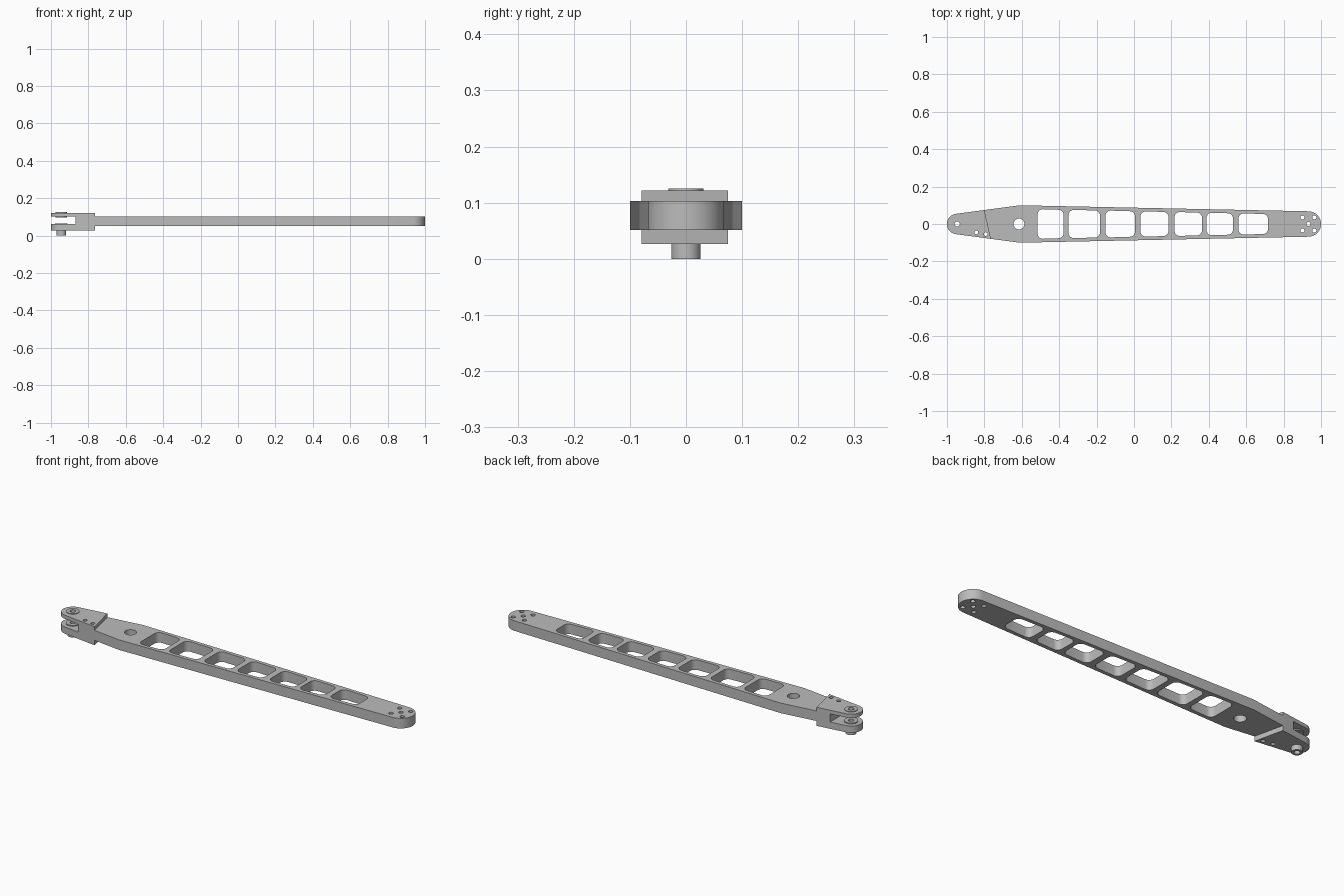
import bpy, bmesh
from math import cos, sin, radians, pi

cube = bpy.data.objects.get("Cube")
if cube:
    bpy.data.objects.remove(cube, do_unlink=True)

metal = bpy.data.materials.new("grey_metal")
GREY = (0.5, 0.5, 0.5, 1)
metal.diffuse_color = GREY
metal.use_nodes = True
for node in metal.node_tree.nodes:
    if node.type == 'BSDF_PRINCIPLED':
        node.inputs["Base Color"].default_value = GREY


def arc(x, y, r, a0, a1, n):
    """Points on an arc, angles in degrees, both ends included."""
    steps = [radians(a0 + (a1 - a0) * i / n) for i in range(n + 1)]
    return [(x + r * cos(a), y + r * sin(a)) for a in steps]


def circle(x, y, r, n=24):
    return arc(x, y, r, 0, 360, n)[:-1]


def plate(name, outline, holes, z0, z1):
    """Flat outline with holes, extruded from z0 to z1."""
    curve = bpy.data.curves.new(name, 'CURVE')
    curve.dimensions = '2D'
    curve.fill_mode = 'BOTH'
    curve.extrude = (z1 - z0) / 2
    for loop in [outline] + holes:
        spline = curve.splines.new('POLY')
        spline.points.add(len(loop) - 1)
        for point, (x, y) in zip(spline.points, loop):
            point.co = (x, y, 0, 1)
        spline.use_cyclic_u = True
    obj = bpy.data.objects.new(name, curve)
    bpy.context.collection.objects.link(obj)
    bpy.ops.object.select_all(action='DESELECT')
    obj.select_set(True)
    bpy.context.view_layer.objects.active = obj
    bpy.ops.object.convert(target='MESH')
    obj = bpy.context.view_layer.objects.active

    # Weld caps to walls and lift to height
    bm = bmesh.new()
    bm.from_mesh(obj.data)
    bmesh.ops.remove_doubles(bm, verts=bm.verts, dist=0.0001)
    bmesh.ops.recalc_face_normals(bm, faces=bm.faces)
    bmesh.ops.translate(bm, verts=bm.verts, vec=(0, 0, (z0 + z1) / 2))
    bm.to_mesh(obj.data)
    bm.free()
    obj.data.materials.clear()
    obj.data.materials.append(metal)
    bpy.ops.object.shade_smooth_by_angle(angle=radians(30))
    return obj


WIDE_X, WIDE_Y = -0.61, 0.10          # widest point of the arm
PIVOT_X, PIVOT_R = -0.945, 0.055      # rounded fork end
TIP_X, TIP_R = 0.932, 0.068           # rounded far end
SLOT_X = -0.87                        # back of the fork slot
ARM_Z0, ARM_Z1 = 0.051, 0.103
FORK_Z0, FORK_Z1 = 0.026, 0.122


def half_width(x):
    """Half width of the tapered arm."""
    if x > WIDE_X:
        return WIDE_Y - 0.0208 * (x - WIDE_X)
    return WIDE_Y + 0.133 * (x - WIDE_X)


def window(x0, x1, r=0.027):
    """Rounded opening that follows the taper of the arm."""
    h0, h1 = half_width(x0) - 0.019, half_width(x1) - 0.019
    return (arc(x0 + r, -h0 + r, r, 180, 270, 6) + arc(x1 - r, -h1 + r, r, 270, 360, 6)
            + arc(x1 - r, h1 - r, r, 0, 90, 6) + arc(x0 + r, h0 - r, r, 90, 180, 6))


# Main arm with windows, cross hole and bolt holes
rivets = [circle(-0.843, -0.045, 0.01, 16), circle(-0.793, -0.054, 0.01, 16)]
spans = [(-0.515, -0.377), (-0.35, -0.182), (-0.152, 0.005), (0.035, 0.184),
         (0.217, 0.364), (0.388, 0.529), (0.559, 0.717)]
bolts = [circle(TIP_X + dx, dy, 0.011, 16)
         for dx, dy in [(0, 0)] + [(i * 0.032, j * 0.035) for i in (-1, 1) for j in (-1, 1)]]
slot_y = half_width(SLOT_X)
arm_outline = ([(SLOT_X, slot_y), (SLOT_X, -slot_y), (WIDE_X, -WIDE_Y)]
               + arc(TIP_X, 0, TIP_R, -89, 89, 28) + [(WIDE_X, WIDE_Y)])
plate("arm", arm_outline,
      [window(*s) for s in spans] + rivets + bolts + [circle(-0.615, 0, 0.029)],
      ARM_Z0, ARM_Z1)

# Fork cheeks with slanted inner edge
nose = arc(PIVOT_X, 0, PIVOT_R, 97.5, 262.5, 24)
pin_hole = circle(PIVOT_X, 0, 0.014)
cheek = nose + [(-0.765, -half_width(-0.765)), (-0.80, half_width(-0.80))]
plate("upper_fork_cheek", cheek, rivets + [pin_hole], ARM_Z1, FORK_Z1)
plate("lower_fork_cheek", cheek, rivets + [pin_hole], FORK_Z0, ARM_Z0)

# Thicker lug on the lower cheek, inside the slot
LUG_Z = 0.061
lug = nose + [(SLOT_X, -slot_y), (SLOT_X, slot_y)]
plate("lower_fork_lug", lug, [pin_hole], ARM_Z0, LUG_Z)

# Bushing flanges and the hollow pivot sleeve
for name, radius, z0, z1 in [
        ("upper_bushing_flange", 0.031, FORK_Z1, FORK_Z1 + 0.003),
        ("upper_inner_flange", 0.031, ARM_Z1 - 0.005, ARM_Z1),
        ("lower_inner_flange", 0.033, LUG_Z, LUG_Z + 0.005),
        ("pivot_sleeve", 0.026, 0, FORK_Z0)]:
    plate(name, circle(PIVOT_X, 0, radius, 32), [pin_hole], z0, z1)
